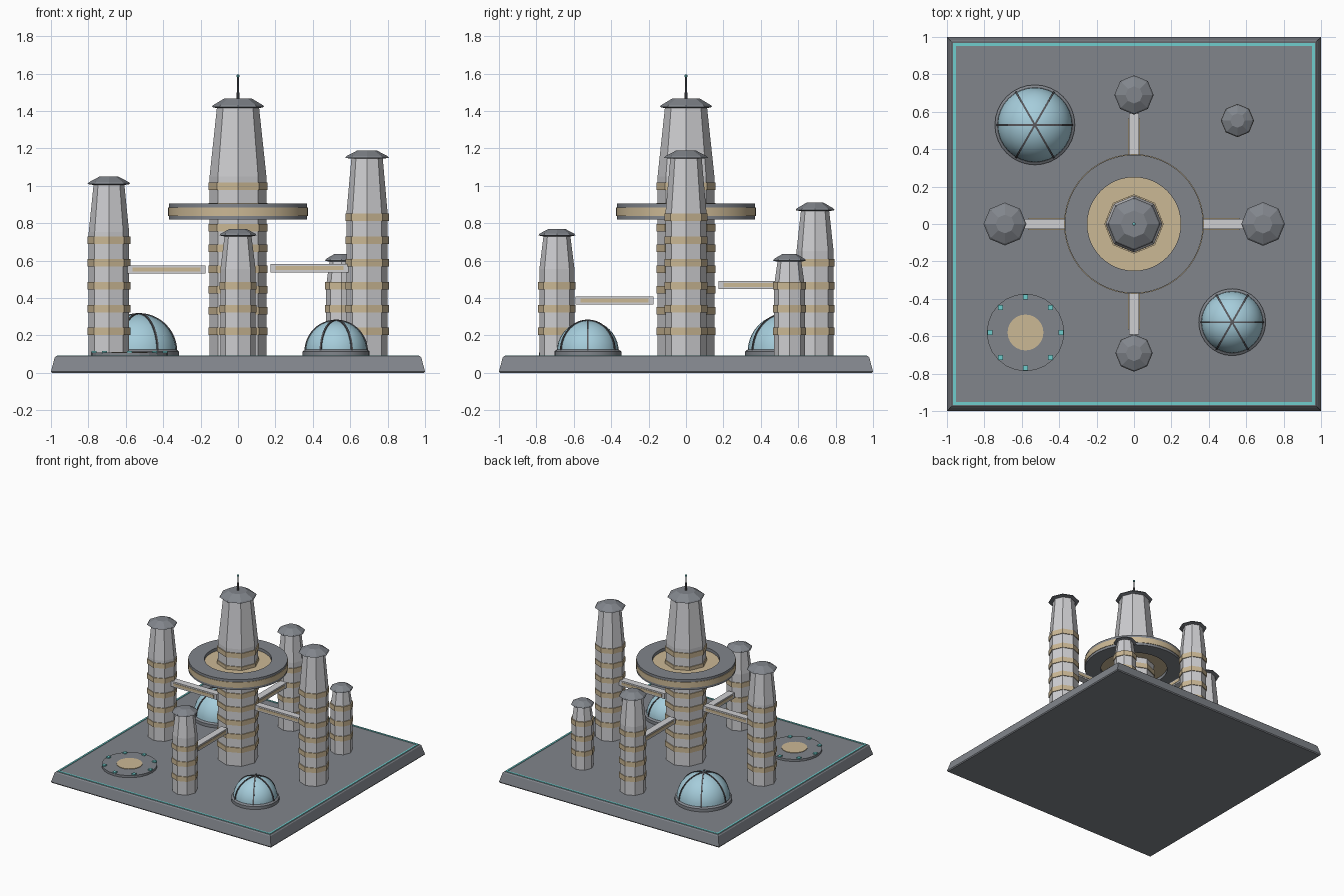
import bpy, bmesh, math
from mathutils import Vector

if "Cube" in bpy.data.objects:
    bpy.data.objects.remove(bpy.data.objects["Cube"])


def material(name, rgb):
    m = bpy.data.materials.new(name)
    m.diffuse_color = (*rgb, 1)
    m.use_nodes = True
    m.node_tree.nodes["Principled BSDF"].inputs["Base Color"].default_value = m.diffuse_color
    return m


GREY = material("slate grey", (0.22, 0.235, 0.26))
WALL = material("pale wall", (0.62, 0.62, 0.64))
TAN = material("warm window", (0.60, 0.48, 0.30))
GLASS = material("blue glass", (0.38, 0.61, 0.71))
CYAN = material("cyan light", (0.16, 0.61, 0.61))
DARK = material("dark metal", (0.10, 0.10, 0.11))
TOP = 0.09  # height of the plaza surface


def finish(name, bm, mat, smooth=False):
    bmesh.ops.recalc_face_normals(bm, faces=bm.faces)
    me = bpy.data.meshes.new(name)
    bm.to_mesh(me)
    bm.free()
    me.materials.append(mat)
    ob = bpy.data.objects.new(name, me)
    bpy.context.collection.objects.link(ob)
    if smooth:
        bpy.context.view_layer.objects.active = ob
        ob.select_set(True)
        bpy.ops.object.shade_smooth_by_angle(angle=math.radians(35))
        ob.select_set(False)
    return ob


def lathe(name, profile, mat, x=0, y=0, sides=8, closed=False, smooth=False):
    """Revolve (radius, z) points; open profiles get end caps."""
    bm = bmesh.new()
    rings = []
    for r, z in profile:
        if r == 0:
            rings.append([bm.verts.new((x, y, z))] * sides)
            continue
        rings.append([bm.verts.new((x + r * math.cos(math.tau * i / sides),
                                    y + r * math.sin(math.tau * i / sides), z))
                      for i in range(sides)])
    pairs = list(zip(rings, rings[1:]))
    if closed:
        pairs.append((rings[-1], rings[0]))
    for a, b in pairs:
        for i in range(sides):
            j = (i + 1) % sides
            bm.faces.new(list(dict.fromkeys((a[i], a[j], b[j], b[i]))))
    if not closed:
        for r, ring in ((profile[0][0], rings[0]), (profile[-1][0], rings[-1])):
            if r > 0:
                bm.faces.new(ring)
    return finish(name, bm, mat, smooth)


def box(name, lo, hi, mat):
    bm = bmesh.new()
    bmesh.ops.create_cube(bm, size=1)
    lo, hi = Vector(lo), Vector(hi)
    for v in bm.verts:
        v.co = (lo + hi) / 2 + v.co * (hi - lo)
    return finish(name, bm, mat)


# Plaza slab with sloping sides
bm = bmesh.new()
loops = [[bm.verts.new((sx * s, sy * s, z)) for sx, sy in ((-1, -1), (1, -1), (1, 1), (-1, 1))]
         for s, z in ((0.995, 0), (1, 0.008), (0.98, 0.082), (0.972, TOP))]
for a, b in zip(loops, loops[1:]):
    for i in range(4):
        bm.faces.new((a[i], a[(i + 1) % 4], b[(i + 1) % 4], b[i]))
bm.faces.new(loops[0])
bm.faces.new(loops[-1])
finish("plaza_base", bm, GREY)

# Light strip around the plaza
for s in (-1, 1):
    a, b = sorted((s * 0.953, s * 0.967))
    box("edge_light_x", (-0.967, a, TOP - 0.002), (0.967, b, TOP + 0.004), CYAN)
    box("edge_light_y", (a, -0.953, TOP - 0.002), (b, 0.953, TOP + 0.004), CYAN)


# Towers: tapered octagonal body, window bands, flared roof
def tower(name, x, y, r, eave, roof_top, bands):
    shoulder = TOP + 0.72 * (eave - TOP)
    lathe(name + "_body", [(r, TOP), (r, shoulder), (r * 0.76, eave)], WALL, x, y)
    for z in bands:
        w = r + 0.006
        lathe(name + "_window_band", [(w, z - 0.02), (w, z + 0.02)], TAN, x, y)
    lathe(name + "_roof", [(r * 0.8, eave - 0.005), (r * 1.06, eave),
                           (r * 0.98, eave + 0.01), (r * 0.46, roof_top)], GREY, x, y)


def floors(n, step=0.122):
    return [0.222 + step * i for i in range(n)]


tower("left_tower", -0.69, 0, 0.108, 1.01, 1.05, floors(5))
tower("right_tower", 0.69, 0, 0.11, 1.15, 1.19, floors(6))
tower("front_tower", 0, -0.69, 0.094, 0.735, 0.77, floors(3))
tower("back_tower", 0, 0.69, 0.099, 0.87, 0.91, floors(4))
tower("corner_tower", 0.553, 0.553, 0.083, 0.6, 0.635, floors(3))

# Central tower, a little slimmer at the roof
lathe("central_tower_body", [(0.152, TOP), (0.152, 1.05), (0.112, 1.425)], WALL)
for z in floors(8, 0.111):
    lathe("central_window_band", [(0.159, z - 0.02), (0.159, z + 0.02)], TAN)
lathe("central_roof", [(0.115, 1.415), (0.14, 1.422), (0.132, 1.432), (0.072, 1.468)], GREY)
lathe("antenna", [(0.008, 1.46), (0.004, 1.58)], DARK)
lathe("antenna_light", [(0, 1.578), (0.009, 1.583), (0.009, 1.592), (0, 1.597)], CYAN)

# Observation ring around the central tower
lathe("ring_deck", [(0.25, 0.82), (0.37, 0.82), (0.37, 0.905), (0.25, 0.905)],
      GREY, sides=48, closed=True, smooth=True)
lathe("ring_windows", [(0.366, 0.84), (0.374, 0.84), (0.374, 0.885), (0.366, 0.885)],
      TAN, sides=48, closed=True, smooth=True)
lathe("ring_floor", [(0.255, 0.845), (0.255, 0.88)], TAN, sides=48, smooth=True)

# Sky bridges with window strips on both sides
for dx, dy, z in ((-1, 0, 0.553), (1, 0, 0.56), (0, -1, 0.387), (0, 1, 0.47)):
    def span(name, a, b, w, h, mat):
        p = (dx * a - abs(dy) * w, dy * a - abs(dx) * w, z - h)
        q = (dx * b + abs(dy) * w, dy * b + abs(dx) * w, z + h)
        box(name, [min(c) for c in zip(p, q)], [max(c) for c in zip(p, q)], mat)
    span("bridge", 0.175, 0.59, 0.028, 0.022, WALL)
    span("bridge_windows", 0.2, 0.565, 0.031, 0.011, TAN)


# Glass domes with a base collar and three arched ribs
def dome(x, y, r):
    z0 = TOP + 0.025
    lathe("dome_collar", [(r + 0.014, TOP), (r + 0.014, z0), (r, z0 + 0.01)],
          GREY, x, y, 32, smooth=True)
    arc = [(r * math.cos(math.pi / 2 * i / 10), z0 + r * math.sin(math.pi / 2 * i / 10))
           for i in range(10)] + [(0, z0 + r)]
    lathe("dome_glass", arc, GLASS, x, y, 32, smooth=True)
    for k in range(3):
        ang = math.pi * k / 3
        d, n = Vector((math.cos(ang), math.sin(ang), 0)), Vector((-math.sin(ang), math.cos(ang), 0))
        bm = bmesh.new()
        rows = []
        for i in range(25):
            t = math.pi * i / 24
            u = d * math.cos(t) + Vector((0, 0, math.sin(t)))
            c = Vector((x, y, z0))
            rows.append([bm.verts.new(c + u * (r + o) + n * s)
                         for o, s in ((-0.004, -0.005), (0.005, -0.005), (0.005, 0.005), (-0.004, 0.005))])
        for a, b in zip(rows, rows[1:]):
            for i in range(4):
                bm.faces.new((a[i], a[(i + 1) % 4], b[(i + 1) % 4], b[i]))
        bm.faces.new(rows[0])
        bm.faces.new(rows[-1])
        finish("dome_rib", bm, DARK)


dome(-0.53, 0.53, 0.2)
dome(0.525, -0.525, 0.165)

# Landing pad with a painted centre and eight marker lights
px = py = -0.58
lathe("landing_pad", [(0.207, TOP), (0.207, 0.108)], GREY, px, py, 24)
lathe("pad_centre", [(0.096, 0.106), (0.096, 0.112)], TAN, px, py, 24)
for i in range(8):
    a = math.tau * i / 8
    x, y = px + 0.19 * math.cos(a), py + 0.19 * math.sin(a)
    box("pad_light", (x - 0.013, y - 0.013, 0.104), (x + 0.013, y + 0.013, 0.117), CYAN)
